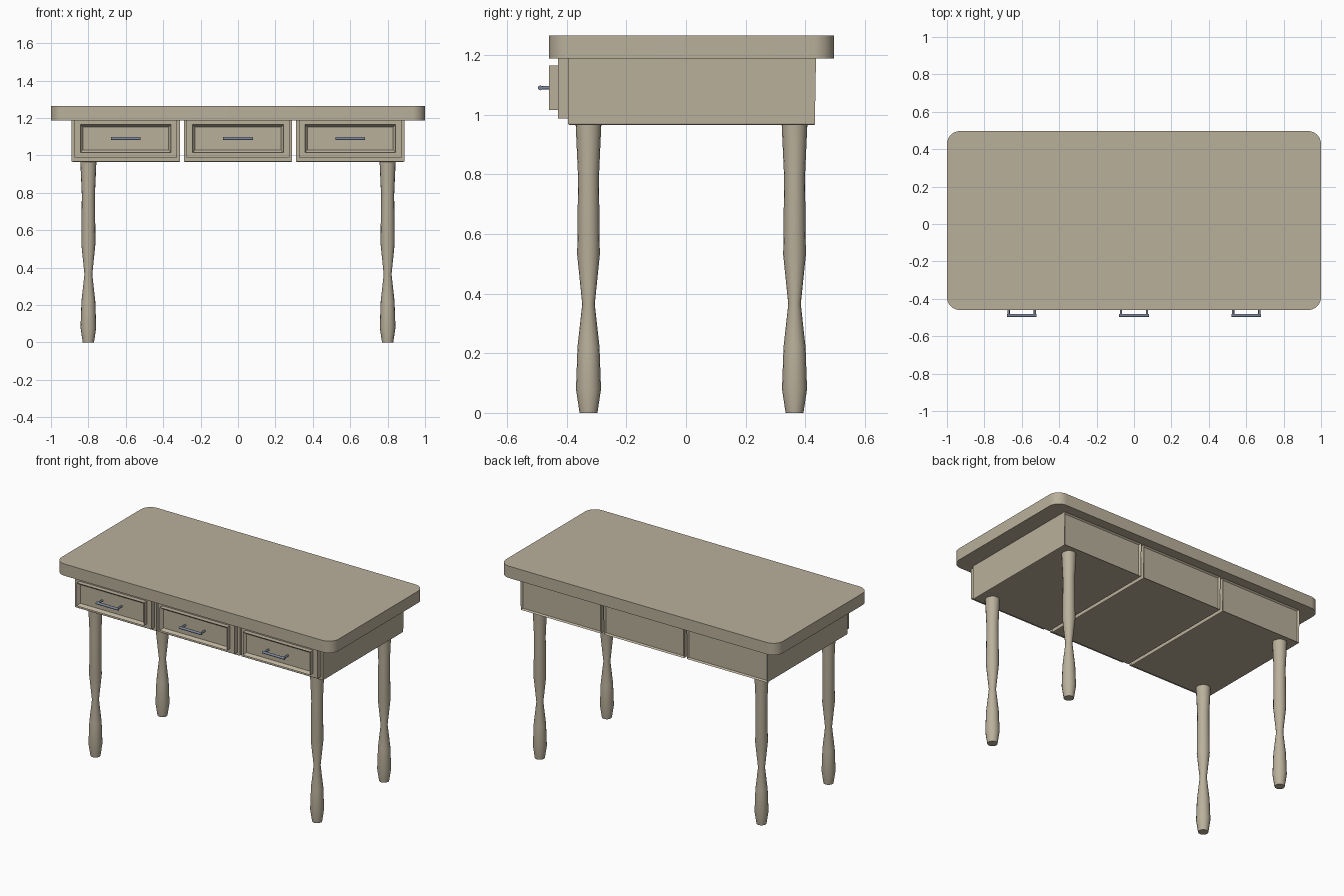
import bpy, bmesh, math
from mathutils import Matrix, Vector

cube = bpy.data.objects.get("Cube")
if cube:
    bpy.data.objects.remove(cube)


def material(name, color):
    m = bpy.data.materials.new(name)
    m.use_nodes = True
    m.diffuse_color = color
    m.node_tree.nodes["Principled BSDF"].inputs["Base Color"].default_value = color
    return m


wood = material("beige painted wood", (0.49, 0.435, 0.33, 1))
metal = material("blue grey metal", (0.21, 0.25, 0.33, 1))


def finish(name, bm, mat, smooth=False):
    bmesh.ops.recalc_face_normals(bm, faces=bm.faces)
    mesh = bpy.data.meshes.new(name)
    bm.to_mesh(mesh)
    bm.free()
    mesh.materials.append(mat)
    ob = bpy.data.objects.new(name, mesh)
    bpy.context.collection.objects.link(ob)
    if smooth:
        bpy.ops.object.select_all(action='DESELECT')
        ob.select_set(True)
        bpy.context.view_layer.objects.active = ob
        bpy.ops.object.shade_smooth_by_angle(angle=math.radians(35))
    return ob


def box(lo, hi):
    bm = bmesh.new()
    lo, hi = Vector(lo), Vector(hi)
    bmesh.ops.create_cube(bm, size=1, matrix=Matrix.Translation((lo + hi) / 2)
                          @ Matrix.Diagonal((*(hi - lo), 1)))
    return bm


def recess(bm, facing, width, depth):
    """Inset the face that points along y and push it inward."""
    bm.normal_update()
    face = max(bm.faces, key=lambda f: f.normal.y * facing * f.calc_area())
    bmesh.ops.inset_region(bm, faces=[face], thickness=width)
    for v in face.verts:
        v.co.y -= facing * depth


def add_rod(bm, a, b, radius):
    a, b = Vector(a), Vector(b)
    turn = (b - a).to_track_quat('Z', 'Y').to_matrix().to_4x4()
    bmesh.ops.create_cone(bm, cap_ends=True, segments=12, radius1=radius, radius2=radius,
                          depth=(b - a).length, matrix=Matrix.Translation((a + b) / 2) @ turn)


# Tabletop with rounded corners
bm = box((-1, -0.46, 1.188), (1, 0.497, 1.265))
corners = [e for e in bm.edges if abs(e.verts[0].co.z - e.verts[1].co.z) > 0.01]
bmesh.ops.bevel(bm, geom=corners, offset=0.07, segments=8, profile=0.5, affect='EDGES')
finish("tabletop", bm, wood, True)

# Three drawer units
for side, x in (("right", -0.6), ("middle", 0), ("left", 0.6)):
    # Carcass with softened lower edges and recessed back
    bm = box((x - 0.29, -0.396, 0.966), (x + 0.29, 0.436, 1.19))
    recess(bm, 1, 0.014, 0.012)
    low = [e for e in bm.edges if all(v.co.z < 0.97 for v in e.verts)]
    bmesh.ops.bevel(bm, geom=low, offset=0.005, segments=2, profile=0.5, affect='EDGES')
    finish(side + "_carcass", bm, wood)

    # Drawer front, and raised frame around a sunken panel
    finish(side + "_drawer_front",
           box((x - 0.275, -0.43, 0.988), (x + 0.275, -0.39, 1.188)), wood)
    bm = box((x - 0.243, -0.46, 1.015), (x + 0.243, -0.425, 1.165))
    recess(bm, -1, 0.02, 0.018)
    finish(side + "_drawer_panel", bm, wood)

    # Bar handle on two posts
    bm = bmesh.new()
    add_rod(bm, (x - 0.08, -0.489, 1.09), (x + 0.08, -0.489, 1.09), 0.008)
    for s in (-1, 1):
        add_rod(bm, (x + s * 0.07, -0.489, 1.09), (x + s * 0.07, -0.438, 1.09), 0.006)
    finish(side + "_handle", bm, metal, True)

# Turned legs: radius and height
profile = [(0.03, 0), (0.042, 0.08), (0.037, 0.22), (0.021, 0.365),
           (0.038, 0.53), (0.035, 0.79), (0.043, 0.967)]
SIDES = 16
for side, x in (("right", -0.8), ("left", 0.8)):
    for end, y in (("front", -0.327), ("back", 0.364)):
        bm = bmesh.new()
        rings = []
        for r, z in profile:
            rings.append([bm.verts.new((x + r * math.cos(math.tau * i / SIDES),
                                        y + r * math.sin(math.tau * i / SIDES), z))
                          for i in range(SIDES)])
        for a, b in zip(rings, rings[1:]):
            for i in range(SIDES):
                j = (i + 1) % SIDES
                bm.faces.new((a[i], a[j], b[j], b[i]))
        bm.faces.new(rings[0])
        bm.faces.new(rings[-1])
        finish(end + "_" + side + "_leg", bm, wood, True)
